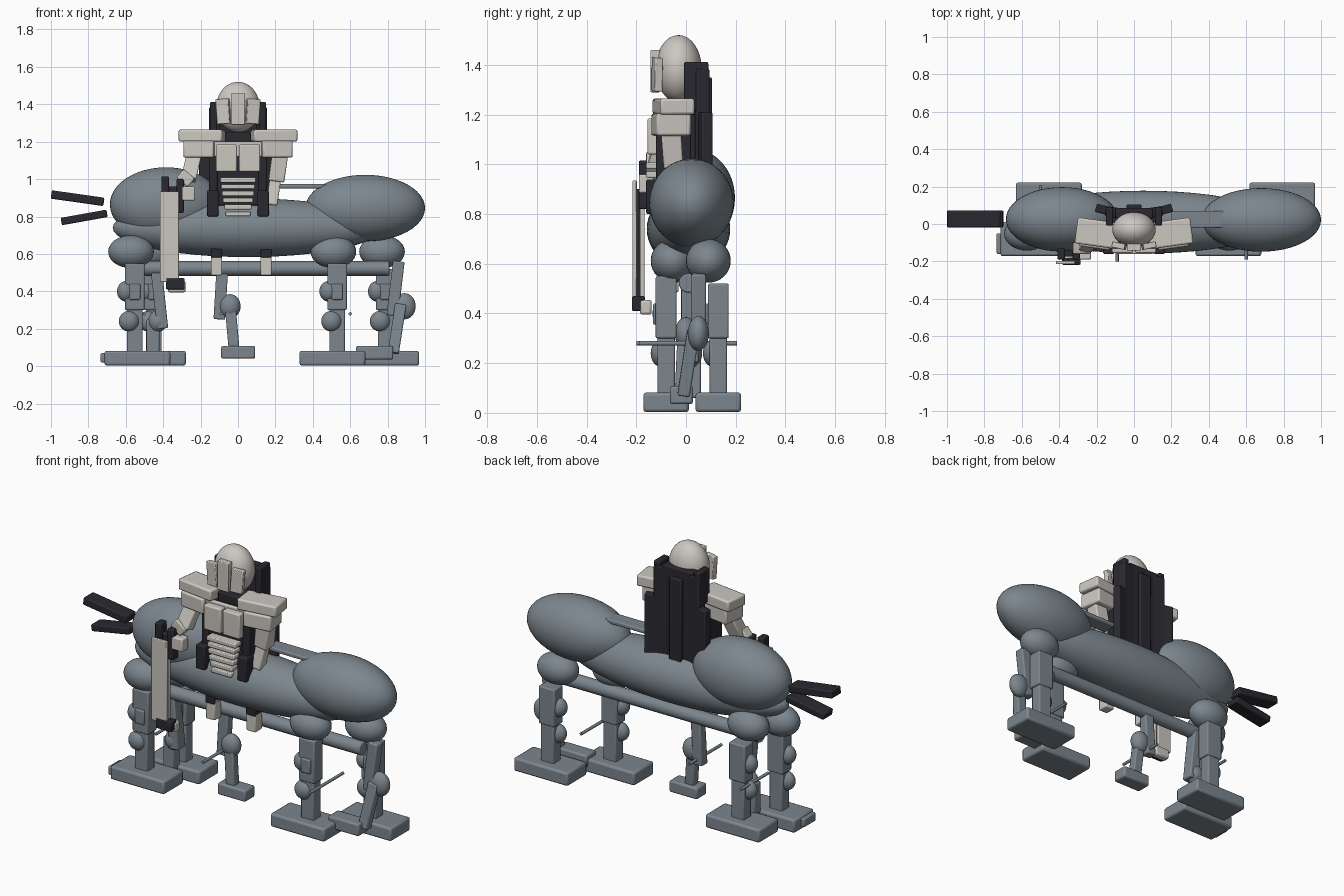
import bpy, math
from mathutils import Vector, Matrix


def material(name, rgb):
    m = bpy.data.materials.new(name)
    m.diffuse_color = (*rgb, 1)
    return m


GREY = material("blue_grey", (0.20, 0.24, 0.27))
BONE = material("bone_white", (0.60, 0.57, 0.53))
DARK = material("near_black", (0.022, 0.022, 0.029))


def finish(o, name, mat, bevel=0.0):
    o.name = name
    o.data.materials.append(mat)
    bpy.ops.object.transform_apply(location=False, rotation=False, scale=True)
    if bevel:
        b = o.modifiers.new("bevel", 'BEVEL')
        b.width, b.segments = bevel, 2
    bpy.ops.object.shade_smooth_by_angle(angle=math.radians(35))
    return o


def box(name, x, y, z, mat, rot=(0, 0, 0), bevel=0.007):
    """Bevelled box from three (min, max) ranges, turned about its centre."""
    bpy.ops.mesh.primitive_cube_add(size=1, location=[sum(r) / 2 for r in (x, y, z)],
                                    rotation=[math.radians(a) for a in rot])
    o = bpy.context.object
    o.scale = [r[1] - r[0] for r in (x, y, z)]
    return finish(o, name, mat, bevel)


def ball(name, c, r, mat, seg=32):
    bpy.ops.mesh.primitive_uv_sphere_add(segments=seg, ring_count=seg // 2, location=c)
    o = bpy.context.object
    o.scale = r
    return finish(o, name, mat)


def limb(name, a, b, w, d, mat, round_=False, bevel=0.007):
    """Bar from point a to point b, square or round in section."""
    a, b = Vector(a), Vector(b)
    v = b - a
    if round_:
        bpy.ops.mesh.primitive_cylinder_add(vertices=24, radius=0.5, depth=1)
    else:
        bpy.ops.mesh.primitive_cube_add(size=1)
    o = bpy.context.object
    o.scale = (w, d, v.length)
    finish(o, name, mat, bevel)
    zax = v.normalized()
    ref = Vector((0, 1, 0)) if abs(zax.y) < 0.9 else Vector((0, 0, 1))
    xax = ref.cross(zax).normalized()
    yax = zax.cross(xax)
    o.matrix_world = Matrix.Translation((a + b) / 2) @ Matrix((xax, yax, zax)).transposed().to_4x4()
    return o


# Body masses and beam
ball("barrel", (0.05, 0.01, 0.74), (0.72, 0.168, 0.157), GREY, 48)
ball("chest_mass", (-0.385, 0.025, 0.865), (0.30, 0.172, 0.198), GREY, 48)
ball("hindquarters", (0.68, 0.022, 0.845), (0.32, 0.17, 0.178), GREY, 48)
limb("belly_beam", (-0.5, 0.01, 0.522), (0.81, 0.01, 0.522), 0.078, 0.078, GREY, True)
box("back_bar", (0.20, 0.48), (-0.02, 0.07), (0.95, 0.975), GREY)

# Dark blades at the end of the body
limb("upper_blade", (-0.998, 0.027, 0.918), (-0.717, 0.027, 0.878), 0.045, 0.09, DARK)
limb("lower_blade", (-0.945, 0.027, 0.773), (-0.70, 0.027, 0.817), 0.04, 0.09, DARK)

# Four outer legs: foot centre x, column x, row side
for tag, fx, cx, s in (("front_left", -0.538, -0.552, -1), ("front_right", 0.505, 0.53, -1),
                       ("rear_left", -0.455, -0.45, 1), ("rear_right", 0.793, 0.79, 1)):
    hy, cy, fy = (-0.052, -0.08, -0.08) if s < 0 else (0.09, 0.13, 0.13)
    ball(tag + "_hip", (cx - 0.02, hy, 0.612), (0.122, 0.09, 0.088), GREY)
    box(tag + "_thigh", (cx - 0.052, cx + 0.052), (cy - 0.042, cy + 0.042), (0.30, 0.55 if s < 0 else 0.52), GREY)
    box(tag + "_shin", (cx - 0.042, cx + 0.042), (cy - 0.035, cy + 0.035), (0.06, 0.31), GREY)
    ball(tag + "_knee", (cx - 0.045, cy - 0.01, 0.40), (0.05, 0.045, 0.055), GREY)
    ball(tag + "_ankle", (cx - 0.03, cy - 0.02, 0.24), (0.055, 0.042, 0.055), GREY)
    box(tag + "_knee_pad", (cx - 0.03, cx + 0.03), (cy - 0.053, cy - 0.02), (0.355, 0.44), GREY)
    box(tag + "_foot", (fx - 0.176, fx + 0.176), (fy - 0.092, fy + 0.092), (0.003, 0.082), GREY, bevel=0.012)
box("toe_block", (-0.735, -0.69), (-0.16, -0.05), (0.02, 0.07), GREY)

# Slender inner legs
box("inner_left_strut", (-0.45, -0.39), (-0.02, 0.05), (0.2, 0.52), GREY, (0, -6, 0))
ball("inner_left_knee", (-0.43, 0.02, 0.24), (0.05, 0.045, 0.058), GREY)
box("inner_left_shin", (-0.49, -0.42), (0.0, 0.06), (0.06, 0.25), GREY)
limb("mid_thigh", (-0.085, 0.01, 0.50), (-0.10, 0.01, 0.25), 0.062, 0.055, GREY)
ball("mid_knee", (-0.043, 0.0, 0.32), (0.057, 0.045, 0.065), GREY)
limb("mid_shin", (-0.04, -0.01, 0.30), (-0.02, -0.02, 0.08), 0.058, 0.05, GREY)
box("mid_foot", (-0.09, 0.092), (-0.065, 0.028), (0.04, 0.108), GREY, bevel=0.01)
limb("hind_thigh", (0.86, 0.05, 0.56), (0.825, 0.05, 0.27), 0.062, 0.06, GREY)
ball("hind_knee", (0.89, 0.05, 0.32), (0.06, 0.042, 0.07), GREY)
limb("hind_shin", (0.87, 0.03, 0.33), (0.83, -0.01, 0.07), 0.06, 0.05, GREY)
box("hind_foot", (0.63, 0.83), (-0.065, 0.028), (0.035, 0.108), GREY, bevel=0.01)

# Thin cross rods through the legs
for i, (x, y0, y1) in enumerate(((-0.09, -0.2, 0.1), (0.60, -0.19, 0.12), (-0.50, -0.05, 0.205))):
    limb("cross_rod_%d" % i, (x, y0, 0.28), (x, y1, 0.28), 0.017, 0.017, GREY, True, 0)

# Rider legs
for x in (-0.115, 0.15):
    box("rider_knee", (x - 0.03, x + 0.03), (-0.10, -0.03), (0.58, 0.65), DARK)
    box("rider_shin", (x - 0.03, x + 0.03), (-0.095, -0.03), (0.485, 0.61), BONE)

# Rider torso, slatted belly and chest plates
box("torso_core", (-0.125, 0.125), (-0.11, 0.05), (0.86, 1.2), DARK)
box("neck", (-0.07, 0.07), (-0.09, 0.03), (1.18, 1.25), DARK)
box("upper_chest", (-0.15, 0.15), (-0.115, 0.0), (1.12, 1.2), BONE)
for s in (-1, 1):
    box("chest_plate", sorted((s * 0.006, s * 0.118)), (-0.155, -0.105), (1.04, 1.185), BONE)
    box("waist_post", sorted((s * 0.105, s * 0.165)), (-0.16, -0.06), (0.80, 0.94), DARK)
    box("waist_side", sorted((s * 0.11, s * 0.155)), (-0.12, 0.02), (0.90, 1.12), DARK)
for i, w in enumerate((0.095, 0.09, 0.085, 0.08, 0.072, 0.066)):
    z = 0.995 - i * 0.036
    box("belly_slat", (-w, w), (-0.16, -0.10), (z - 0.013, z + 0.013), BONE, bevel=0.005)

# Head and face plates
ball("head", (0, -0.03, 1.385), (0.116, 0.093, 0.135), BONE, 40)
box("face_plate", (-0.037, 0.037), (-0.143, -0.105), (1.29, 1.46), BONE, bevel=0.004)
for s in (-1, 1):
    box("cheek_plate", sorted((s * 0.044, s * 0.115)), (-0.132, -0.10), (1.295, 1.43), BONE,
        (0, s * 4, s * 12), 0.004)

# Shoulders
for s in (-1, 1):
    box("shoulder_cap", sorted((s * 0.075, s * 0.31)), (-0.12, 0.02), (1.2, 1.265), BONE, (0, 0, -s * -8), 0.01)
    box("shoulder_block", sorted((s * 0.12, s * 0.285)), (-0.13, 0.01), (1.115, 1.205), BONE, (0, 0, s * 8), 0.01)

# Arms
limb("upper_arm_left", (-0.235, -0.07, 1.13), (-0.265, -0.12, 1.0), 0.08, 0.07, BONE)
limb("elbow_left", (-0.31, -0.13, 1.03), (-0.25, -0.13, 0.98), 0.06, 0.06, BONE)
box("forearm_left", (-0.32, -0.23), (-0.19, -0.13), (0.885, 0.96), BONE)
limb("upper_arm_right", (0.225, -0.06, 1.13), (0.205, -0.05, 0.99), 0.085, 0.08, BONE)
limb("forearm_right", (0.20, -0.05, 1.0), (0.18, -0.07, 0.86), 0.06, 0.06, BONE)

# Long hand-held panel with dark fittings
box("panel_front", (-0.417, -0.315), (-0.215, -0.198), (0.45, 0.935), BONE, bevel=0.004)
box("panel_back", (-0.41, -0.32), (-0.185, -0.167), (0.46, 0.90), BONE, bevel=0.004)
box("panel_spine", (-0.38, -0.35), (-0.20, -0.18), (0.46, 0.90), DARK, bevel=0)
box("panel_top_clip", (-0.41, -0.37), (-0.19, -0.13), (0.89, 1.015), DARK)
box("panel_cross_clip", (-0.40, -0.29), (-0.175, -0.14), (0.90, 0.96), DARK)
box("panel_grip", (-0.33, -0.29), (-0.19, -0.14), (0.82, 1.0), DARK)
box("panel_foot_clip", (-0.385, -0.285), (-0.218, -0.165), (0.41, 0.47), DARK)
box("panel_foot_block", (-0.375, -0.28), (-0.185, -0.138), (0.395, 0.455), BONE, bevel=0.01)

# Tall layered back pack, panels wrapping around the back
box("pack_core", (-0.10, 0.10), (0.03, 0.085), (0.80, 1.40), DARK)
box("pack_ridge", (-0.04, 0.04), (0.07, 0.105), (0.84, 1.35), DARK)
for s in (-1, 1):
    box("pack_panel", sorted((s * 0.07, s * 0.152)), (0.035, 0.09), (0.84, 1.385), DARK, (0, 0, s * 8))
    box("pack_wing", sorted((s * 0.13, s * 0.205)), (0.055, 0.10), (0.85, 1.21), DARK, (0, 0, s * 15))
    box("head_guard", sorted((s * 0.112, s * 0.15)), (-0.008, 0.09), (1.215, 1.412), DARK)
